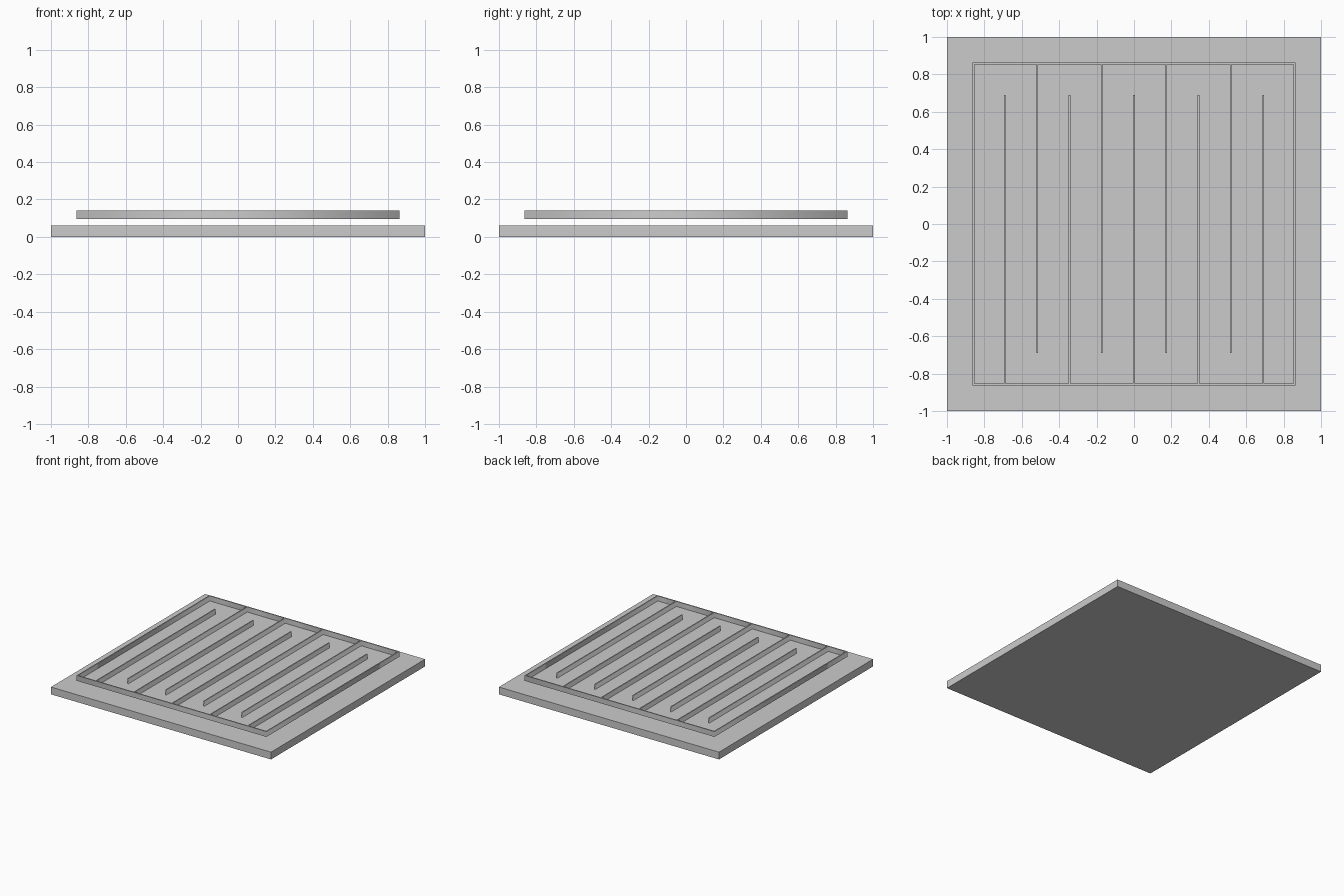
import bpy
import bmesh

if "Cube" in bpy.data.objects:
    bpy.data.objects.remove(bpy.data.objects["Cube"])

HALF = 0.863      # outer half-size of the tray
WALL = 0.009      # wall thickness
Z0, Z1 = 0.096, 0.14
PITCH = HALF / 5


def box(name, x0, x1, y0, y1, z0, z1):
    bm = bmesh.new()
    bmesh.ops.create_cube(bm, size=1)
    bmesh.ops.scale(bm, vec=(x1 - x0, y1 - y0, z1 - z0), verts=bm.verts)
    bmesh.ops.translate(bm, vec=((x0 + x1) / 2, (y0 + y1) / 2, (z0 + z1) / 2), verts=bm.verts)
    me = bpy.data.meshes.new(name)
    bm.to_mesh(me)
    bm.free()
    ob = bpy.data.objects.new(name, me)
    bpy.context.collection.objects.link(ob)
    return ob


# Base slab
box("base_slab", -1, 1, -1, 1, 0, 0.06)

# Outline of the tray walls: frame ring with comb-like baffles from both ends
inner = HALF - WALL
reach = 0.69
h = WALL / 2
loop = []
# front edge, left to right: baffles growing towards the back
for i in (-4, -2, 0, 2, 4):
    x = i * PITCH
    loop += [(x - h, -inner), (x - h, reach), (x + h, reach), (x + h, -inner)]
loop = [(-inner, -inner)] + loop + [(inner, -inner), (inner, inner)]
# back edge, right to left: baffles growing towards the front
for i in (3, 1, -1, -3):
    x = i * PITCH
    loop += [(x + h, inner), (x + h, -reach), (x - h, -reach), (x - h, inner)]
loop.append((-inner, inner))
outer = [(-HALF, -HALF), (HALF, -HALF), (HALF, HALF), (-HALF, HALF)]

# Walls as a filled, extruded flat curve
cu = bpy.data.curves.new("maze_walls", "CURVE")
cu.dimensions = "2D"
cu.fill_mode = "BOTH"
cu.extrude = (Z1 - Z0) / 2
for pts in (outer, loop):
    sp = cu.splines.new("POLY")
    sp.points.add(len(pts) - 1)
    for p, (x, y) in zip(sp.points, pts):
        p.co = (x, y, 0, 1)
    sp.use_cyclic_u = True
walls = bpy.data.objects.new("maze_walls", cu)
walls.location.z = (Z0 + Z1) / 2
bpy.context.collection.objects.link(walls)

# Thin floor of the tray
box("tray_floor", -inner, inner, -inner, inner, Z0, Z0 + 0.002)
